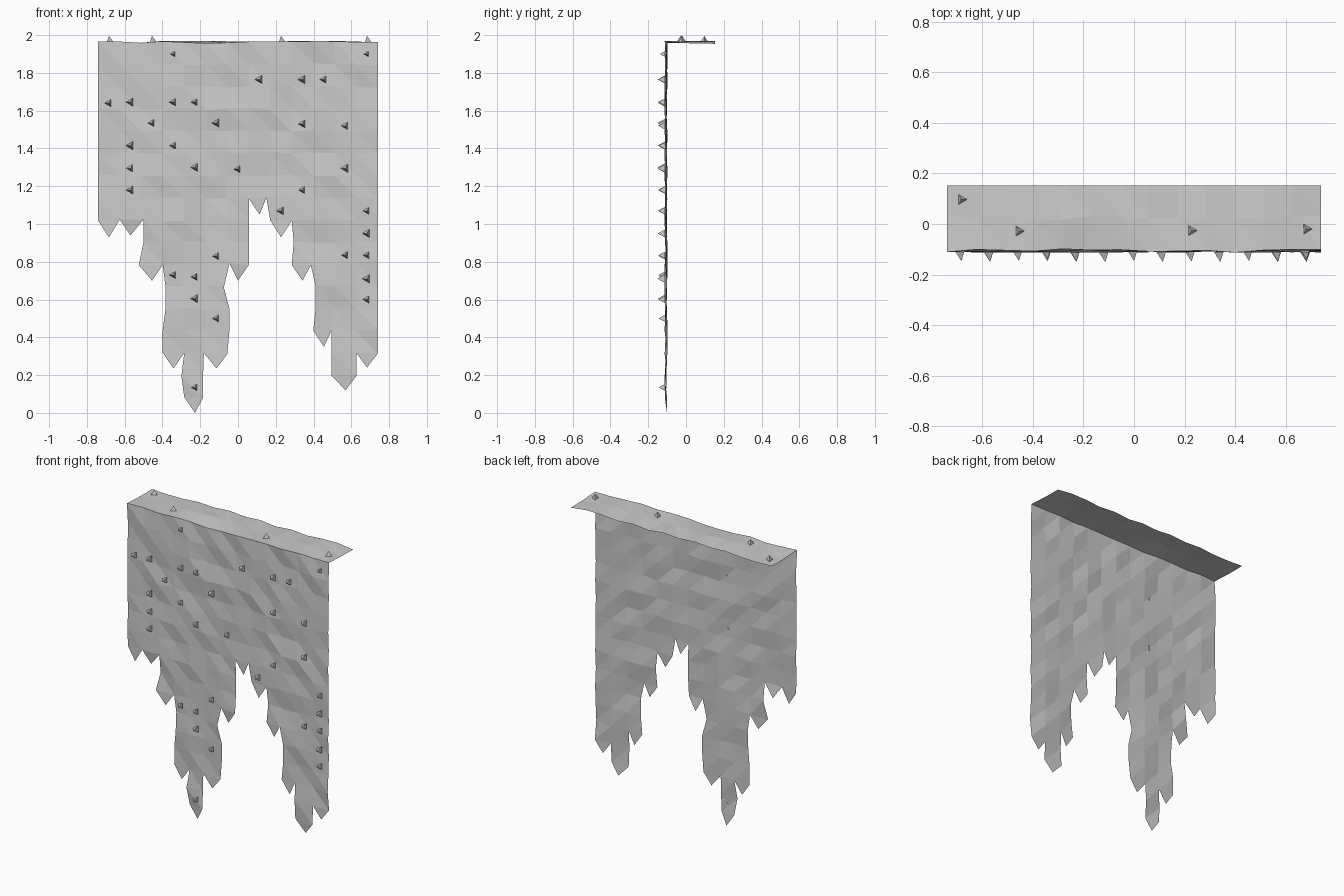
import bpy, bmesh, random
from math import radians, cos, sin
from mathutils import Vector

if "Cube" in bpy.data.objects:
    bpy.data.objects.remove(bpy.data.objects["Cube"])

random.seed(4)
W, TOP, PITCH, N = 1.48, 1.962, 0.1175, 13
STEP = W / N
FRONT, BACK = -0.106, 0.153


def centre(c):
    return -W / 2 + STEP * (c + 0.5)


def add_object(name, bm):
    me = bpy.data.meshes.new(name)
    bm.to_mesh(me)
    bm.free()
    ob = bpy.data.objects.new(name, me)
    bpy.context.collection.objects.link(ob)
    return ob


# Hanging sheet: number of full rows in each column, then a pointed tip
rows = [8, 8, 10, 14, 16, 14, 10, 7, 8, 10, 13, 15, 14]
tips = [.93, .94, .70, .235, 0, .235, .70, 1.05, .93, .70, .35, .12, .24]
# Sideways shifts of the ragged side edges, keyed by (grid line, row)
shift = {(2, 8): .012, (2, 9): .012, (2, 10): -.013, (3, 11): .014, (3, 12): .014,
         (4, 15): -.015, (5, 14): -.01, (5, 15): -.014, (5, 16): -.014,
         (6, 13): .012, (6, 12): .012, (6, 11): -.018, (6, 10): .012,
         (8, 7): -.02, (9, 9): .01, (10, 10): -.013, (10, 11): .012, (10, 12): .012,
         (11, 13): -.017, (11, 14): -.017, (11, 15): -.017}

bm = bmesh.new()
grid = {}


def vert(line, row):
    if (line, row) not in grid:
        x = -W / 2 + STEP * line + shift.get((line, row), 0)
        y = FRONT + random.uniform(-.008, .008)
        z = TOP - PITCH * row + random.uniform(-.006, .006)
        if row < 0:                       # folded top flap
            y, z = FRONT + (BACK - FRONT) * -row / 2, TOP + random.uniform(-.008, .008)
            if row == -1:
                y += random.uniform(-.01, .01)
        grid[line, row] = bm.verts.new((x, y, z))
    return grid[line, row]


for c in range(N):
    for r in range(-2, rows[c]):
        q = [vert(c, r), vert(c, r + 1), vert(c + 1, r + 1), vert(c + 1, r)]
        bm.faces.new((q[0], q[1], q[2]))
        bm.faces.new((q[0], q[2], q[3]))
    tip = bm.verts.new((centre(c), FRONT + random.uniform(-.004, .008), tips[c]))
    bm.faces.new((vert(c, rows[c]), tip, vert(c + 1, rows[c])))
add_object("ragged_sheet", bm)


# Small three-sided thorns
def thorn(bm, pos, u, v, n, radius, height):
    pos, u, v, n = Vector(pos), Vector(u), Vector(v), Vector(n)
    base = [bm.verts.new(pos + radius * (cos(radians(a)) * u + sin(radians(a)) * v))
            for a in (0, 120, 240)]
    apex = bm.verts.new(pos + n * height)
    bm.faces.new(base)
    for i in range(3):
        bm.faces.new((base[i], base[(i + 1) % 3], apex))


# Thorn heights on the front, by column
front = {0: [1.64], 1: [1.645, 1.415, 1.295, 1.18], 2: [1.535],
         3: [1.9, 1.645, 1.415, .73], 4: [1.645, 1.3, .72, .605, .135],
         5: [1.535, .83, .5], 6: [1.29], 7: [1.765], 8: [1.07],
         9: [1.765, 1.53, 1.18], 10: [1.765], 11: [1.52, 1.295, .835],
         12: [1.9, 1.07, .95, .835, .71, .6]}
bm = bmesh.new()
for c, heights in front.items():
    for z in heights:
        k = 0.75 if z == 1.9 else random.uniform(.9, 1.08)
        thorn(bm, (centre(c), FRONT - .004, z), (-1, 0, 0), (0, 0, 1), (0, -1, 0), .024 * k, .038 * k)
bmesh.ops.recalc_face_normals(bm, faces=bm.faces)
add_object("front_thorns", bm)

bm = bmesh.new()
for x, y in ((-.683, .097), (-.455, -.028), (.228, -.026), (.683, -.02)):
    thorn(bm, (x, y, TOP + .002), (1, 0, 0), (0, 1, 0), (0, 0, 1), .023, .032)
bmesh.ops.recalc_face_normals(bm, faces=bm.faces)
add_object("top_thorns", bm)
